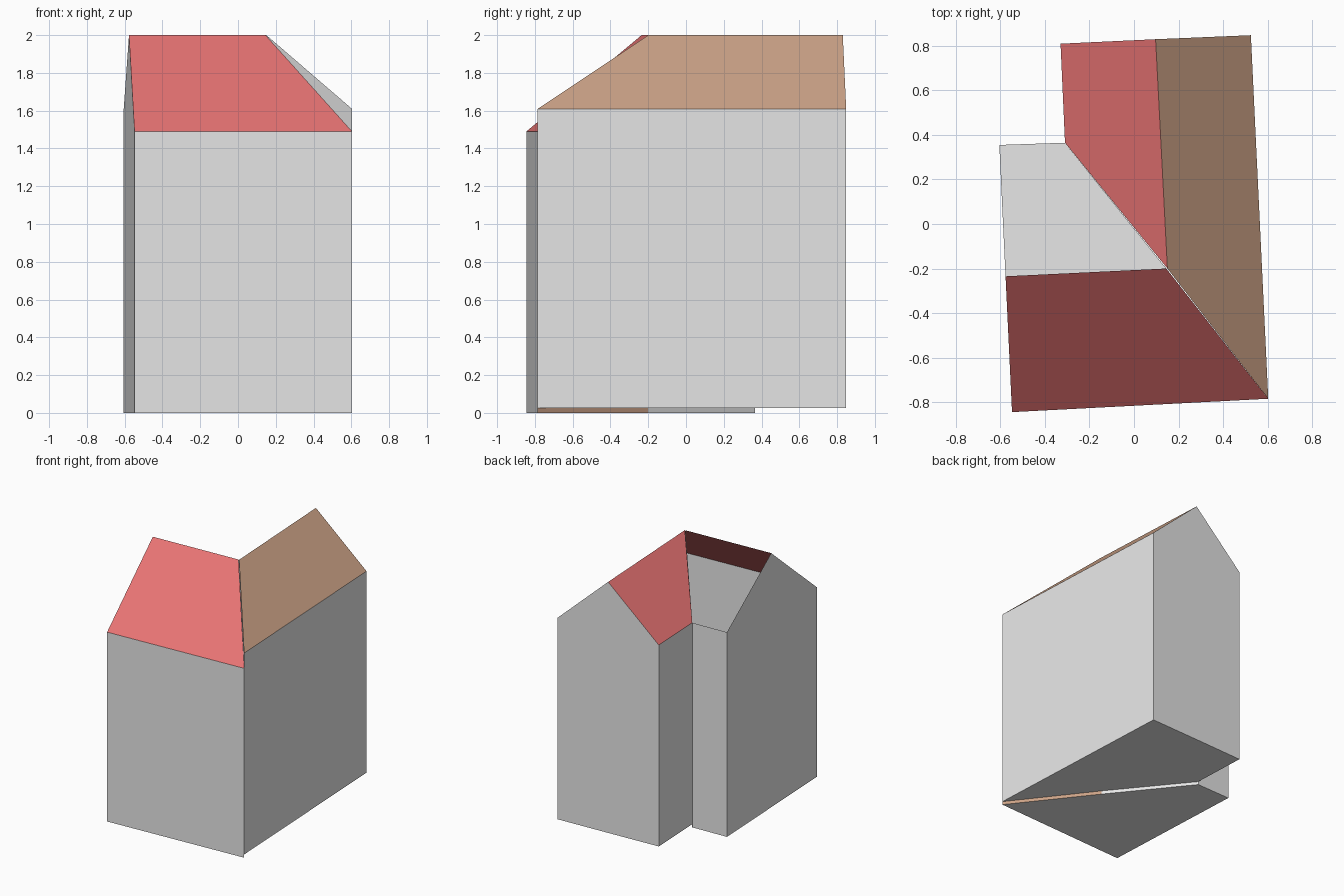
import bpy

if "Cube" in bpy.data.objects:
    bpy.data.objects.remove(bpy.data.objects["Cube"])


def material(name, rgb):
    m = bpy.data.materials.new(name)
    m.diffuse_color = (*rgb, 1.0)
    m.use_nodes = True
    m.node_tree.nodes["Principled BSDF"].inputs["Base Color"].default_value = m.diffuse_color
    return m


MATS = [
    material("grey wall", (0.8, 0.8, 0.8)),
    material("red roof", (0.88, 0.19, 0.19)),
    material("brown roof", (0.60, 0.36, 0.24)),
]
GREY, RED, BROWN = 0, 1, 2


def section(plan, base, outer_eave, inner_eave):
    """Gable section over three plan points: outer side, ridge, inner side."""
    (ox, oy), (rx, ry), (ix, iy) = plan
    return [(ox, oy, base), (ox, oy, outer_eave), (rx, ry, 2.0),
            (ix, iy, inner_eave), (ix, iy, base), (rx, ry, base)]


def wing(name, mitre, gable, base, outer_eave, inner_eave, panels, mitre_outer):
    """Loft between the mitre and the gable; a None panel is left open."""
    verts = (section(mitre, base, outer_eave, inner_eave)
             + section(gable, base, outer_eave, inner_eave))
    faces, colours = [], []
    # long panels: outer wall, outer slope, inner slope, inner wall, two floor halves
    for i, colour in enumerate(panels):
        if colour is None:
            continue
        j = (i + 1) % 6
        faces.append((i, j, j + 6, i + 6))
        colours.append(colour)
    # end walls, each in two halves
    for start, outer_colour in ((0, mitre_outer), (6, GREY)):
        for half, colour in (((0, 1, 2, 5), outer_colour), ((5, 2, 3, 4), GREY)):
            quad = [start + k for k in half]
            faces.append(quad if start else quad[::-1])
            colours.append(colour)
    mesh = bpy.data.meshes.new(name)
    mesh.from_pydata(verts, [], faces)
    for m in MATS:
        mesh.materials.append(m)
    for poly, colour in zip(mesh.polygons, colours):
        poly.material_index = colour
    mesh.update()
    obj = bpy.data.objects.new(name, mesh)
    bpy.context.collection.objects.link(obj)


# front wing: the inner roof slope is open
wing("front_wing",
     [(0.603, -0.785), (0.145, -0.20), (-0.31, 0.365)],
     [(-0.548, -0.845), (-0.577, -0.235), (-0.605, 0.355)],
     0.0, 1.49, 1.61,
     [GREY, RED, None, GREY, GREY, GREY], BROWN)

# back wing: brown outer slope, red inner slope, floor slightly raised
wing("back_wing",
     [(0.603, -0.785), (0.15, -0.20), (-0.31, 0.365)],
     [(0.525, 0.848), (0.097, 0.83), (-0.33, 0.81)],
     0.025, 1.61, 1.61,
     [GREY, BROWN, RED, GREY, GREY, GREY], GREY)
